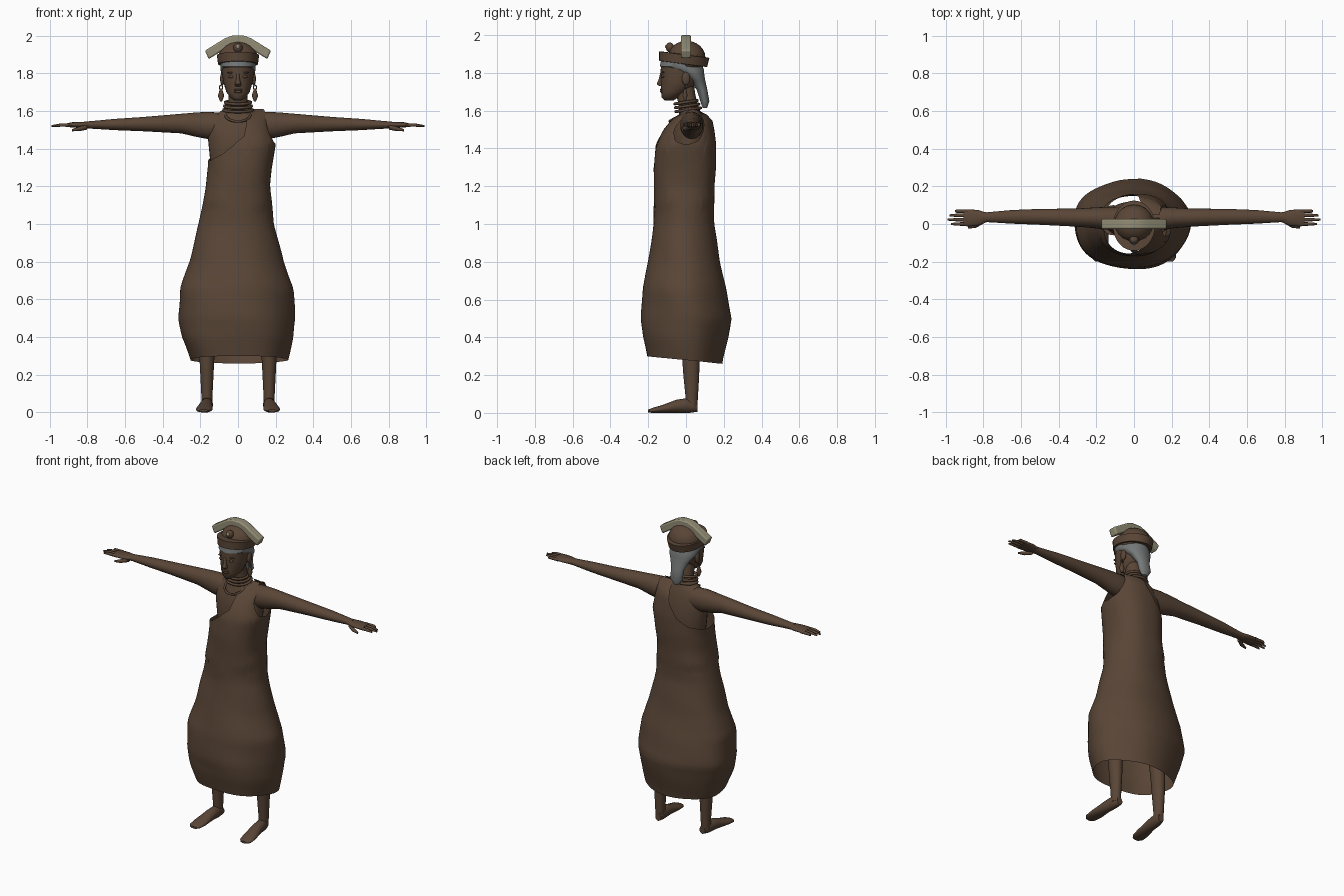
import bpy, bmesh, math
from mathutils import Vector

if "Cube" in bpy.data.objects:
    bpy.data.objects.remove(bpy.data.objects["Cube"])


def material(name, color):
    mat = bpy.data.materials.new(name)
    mat.use_nodes = True
    mat.diffuse_color = (*color, 1)
    mat.node_tree.nodes["Principled BSDF"].inputs["Base Color"].default_value = (*color, 1)
    return mat


BROWN = material("dark brown", (.1, .06, .037))
GREY = material("hair grey", (.18, .19, .19))
PALE = material("pale horn", (.29, .27, .18))


def finish(name, bm, mat, mirror=False, angle=50):
    """Turn a bmesh into a smooth shaded object, optionally mirrored across x."""
    bmesh.ops.recalc_face_normals(bm, faces=bm.faces)
    mesh = bpy.data.meshes.new(name)
    bm.to_mesh(mesh)
    bm.free()
    mesh.materials.append(mat)
    obj = bpy.data.objects.new(name, mesh)
    bpy.context.collection.objects.link(obj)
    bpy.ops.object.select_all(action="DESELECT")
    obj.select_set(True)
    bpy.context.view_layer.objects.active = obj
    bpy.ops.object.shade_smooth_by_angle(angle=math.radians(angle))
    if mirror:
        obj.modifiers.new("Mirror", "MIRROR")
    return obj


def bridge(bm, rows):
    """Join successive closed rows of vertices with quads."""
    for low, high in zip(rows, rows[1:]):
        for i in range(len(low)):
            j = (i + 1) % len(low)
            bm.faces.new((low[i], low[j], high[j], high[i]))


def loft(name, rings, mat=BROWN, axis="z", mirror=False, seg=24, angle=50):
    """Skin elliptical rings (x, y, z, radius, radius) set square to an axis."""
    bm = bmesh.new()
    u, v = {"x": ("y", "z"), "y": ("x", "z"), "z": ("x", "y")}[axis]
    rows = []
    for x, y, z, a, b in rings:
        row = []
        for i in range(seg):
            t = math.tau * i / seg
            p = Vector((x, y, z))
            setattr(p, u, getattr(p, u) + a * math.cos(t))
            setattr(p, v, getattr(p, v) + b * math.sin(t))
            row.append(bm.verts.new(p))
        rows.append(row)
    bridge(bm, rows)
    bm.faces.new(rows[0])
    bm.faces.new(rows[-1])
    return finish(name, bm, mat, mirror, angle)


def ball(name, center, size, mat=BROWN, mirror=False):
    bm = bmesh.new()
    bmesh.ops.create_uvsphere(bm, u_segments=20, v_segments=12, radius=1)
    bmesh.ops.scale(bm, vec=size, verts=bm.verts)
    bmesh.ops.translate(bm, vec=center, verts=bm.verts)
    return finish(name, bm, mat, mirror)


def hoop(name, center, rx, ry, thick, tilt):
    bm = bmesh.new()
    rows = []
    for i in range(32):
        t = math.tau * i / 32
        d = Vector((math.cos(t), math.sin(t), 0))
        mid = Vector((rx * d.x, ry * d.y, 0))
        rows.append([bm.verts.new(mid + thick * (d * math.cos(k * math.tau / 8)
                     + Vector((0, 0, math.sin(k * math.tau / 8))))) for k in range(8)])
    bridge(bm, rows + rows[:1])
    obj = finish(name, bm, BROWN)
    obj.location, obj.rotation_euler.x = center, tilt


def lerp(table, t):
    """Piecewise linear lookup; each entry is (key, value, ...)."""
    if t <= table[0][0]:
        return table[0][1:]
    for p, q in zip(table, table[1:]):
        if t <= q[0]:
            f = (t - p[0]) / (q[0] - p[0])
            return [a + (b - a) * f for a, b in zip(p[1:], q[1:])]
    return table[-1][1:]


# Dress: height, right, left, front, back extents, then its upper edge by angle
outline = [(.27, -.25, .26, -.2, .19), (.4, -.3, .29, -.23, .22), (.5, -.32, .3, -.24, .24),
           (.66, -.31, .29, -.23, .21), (.8, -.26, .24, -.2, .18), (1, -.21, .19, -.17, .15),
           (1.2, -.17, .17, -.17, .15), (1.3, -.16, .18, -.17, .16), (1.42, -.16, .2, -.16, .16),
           (1.5, -.16, .18, -.12, .15), (1.55, -.16, .17, -.08, .14), (1.6, -.15, .17, 0, .09),
           (1.61, -.15, .17, .03, .05)]
edge = [(-180, 1.33), (-150, 1.34), (-120, 1.37), (-100, 1.42), (-85, 1.47), (-78, 1.56),
        (-72, 1.61), (-38, 1.61), (-32, 1.5), (-20, 1.44), (0, 1.42), (20, 1.44), (32, 1.5),
        (38, 1.61), (80, 1.61), (88, 1.5), (105, 1.42), (130, 1.37), (180, 1.33)]


def power(value, p):
    return math.copysign(abs(value) ** p, value)


bm = bmesh.new()
rows = []
for r in range(45):
    row = []
    for i in range(96):
        t = math.tau * i / 96 - math.pi
        hem = .28 - .02 * math.sin(t)
        z = hem + (lerp(edge, math.degrees(t))[0] - hem) * r / 44
        right, left, front, back = lerp(outline, z)
        p = .85 if z > 1.1 else .95
        low = max(0, 1.3 - z)
        fold = 1 + .02 * low * math.sin(5 * t + 2 * z) + .006 * math.sin(3 * t + 24 * z) * (z < 1.3)
        x = (left + right) / 2 + (left - right) / 2 * power(math.cos(t), p) * fold
        y = (front + back) / 2 + (back - front) / 2 * power(math.sin(t), p) * fold
        row.append(bm.verts.new((x, y, z)))
    rows.append(row)
bridge(bm, rows)
finish("dress", bm, BROWN, angle=70)

# Body
loft("torso", [(0, .02, 1.2, .13, .09), (0, .02, 1.36, .15, .1), (0, .02, 1.46, .16, .1),
               (0, .02, 1.53, .16, .08), (0, .025, 1.57, .13, .065), (0, .02, 1.6, .09, .055),
               (0, .02, 1.62, .06, .05)], seg=32)
loft("neck", [(0, .02, 1.57, .07, .055), (0, .015, 1.62, .055, .052),
              (0, 0, 1.68, .05, .05), (0, -.01, 1.75, .05, .05)])
loft("arm", [(.08, .03, 1.52, .06, .07), (.16, .03, 1.523, .06, .072), (.22, .033, 1.527, .054, .065),
             (.3, .034, 1.533, .048, .052), (.5, .038, 1.53, .042, .038), (.65, .038, 1.528, .036, .03),
             (.78, .036, 1.526, .026, .02), (.81, .034, 1.526, .032, .018)], axis="x", mirror=True)
loft("palm", [(.79, .034, 1.526, .028, .018), (.83, .033, 1.526, .042, .016),
              (.88, .032, 1.526, .045, .014), (.905, .032, 1.525, .042, .01)], axis="x", mirror=True)
for name, y, tip in (("little", .068, .95), ("ring", .046, .98), ("middle", .023, .99), ("index", 0, .97)):
    loft(name + "_finger", [(.88, y, 1.525, .01, .01), (.94, y, 1.525, .009, .009),
                            (tip, y, 1.52, .005, .005)], axis="x", mirror=True, seg=10)
loft("thumb", [(.8, .015, 1.515, .014, .014), (.84, -.008, 1.505, .013, .012),
               (.88, -.018, 1.498, .006, .006)], axis="x", mirror=True, seg=12)
loft("leg", [(.165, .03, .03, .028, .03), (.165, .03, .1, .03, .034), (.165, .028, .2, .035, .042),
             (.165, .025, .3, .04, .046), (.15, .02, .55, .05, .055), (.11, .02, .85, .07, .08)], mirror=True)
loft("foot", [(.16, .06, .03, .02, .024), (.165, .02, .04, .032, .04), (.17, -.05, .035, .034, .035),
              (.178, -.13, .02, .044, .02), (.182, -.18, .013, .04, .013),
              (.182, -.2, .01, .024, .007)], axis="y", mirror=True)

# Head and face
loft("head", [(0, -.09, 1.655, .02, .025), (0, -.085, 1.67, .04, .044), (0, -.06, 1.7, .062, .072),
              (0, -.035, 1.75, .077, .098), (0, -.03, 1.8, .085, .105), (0, -.025, 1.88, .085, .105)], seg=32)
loft("nose", [(0, -.132, 1.73, .014, .01), (0, -.136, 1.742, .018, .019),
              (0, -.133, 1.765, .01, .012), (0, -.13, 1.8, .008, .006)], seg=12)
for name, z, size in (("upper_lip", 1.712, .006), ("lower_lip", 1.702, .007)):
    ball(name, (0, -.128, z), (.024, .011, size))
ball("eye", (.035, -.122, 1.782), (.016, .009, .008), mirror=True)
ball("brow", (.036, -.121, 1.803), (.022, .009, .005), mirror=True)
ball("ear", (.083, 0, 1.77), (.012, .022, .035), mirror=True)
loft("hair", [(0, .1, 1.615, .02, .012), (0, .1, 1.65, .042, .024), (0, .085, 1.71, .043, .028),
              (0, .06, 1.76, .065, .042), (0, .035, 1.79, .086, .062), (0, .005, 1.815, .092, .09),
              (0, -.025, 1.835, .094, .113), (0, -.02, 1.88, .09, .11)], GREY, seg=32)

# Hat with a bent horn bar across the crown
band = loft("hat_band", [(0, 0, -.025, .1, .12), (0, 0, -.024, .106, .128),
                         (0, 0, .024, .112, .134), (0, 0, .026, .1, .12)], seg=40, angle=35)
band.location, band.rotation_euler.x = (0, -.012, 1.872), -.13
ball("hat_crown", (0, .003, 1.88), (.105, .1, .09))
ball("hat_boss", (0, -.085, 1.935), (.024, .022, .026))
ball("hat_stud", (0, -.104, 1.94), (.01, .007, .01), PALE)

half = [(.03, 2), (.07, 1.985), (.175, 1.92), (.155, 1.875), (.06, 1.935), (.025, 1.95)]
profile = half + [(-x, z) for x, z in reversed(half)]
bm = bmesh.new()
rows = [[bm.verts.new((x, y, z)) for x, z in profile] for y in (-.027, .027)]
bridge(bm, rows)
for row in rows:
    bm.faces.new(row)
bar = finish("hat_bar", bm, PALE, angle=35)
bevel = bar.modifiers.new("Bevel", "BEVEL")
bevel.width, bevel.segments = .008, 2

# Jewellery
for i in range(3):
    hoop("neck_ring", (0, .012 - .006 * i, 1.605 + .02 * i), .076 - .004 * i, .066 - .003 * i, .008, .15)
hoop("necklace", (0, -.025, 1.578), .066, .07, .007, .5)
hoop("left_ear_hoop", (.09, -.005, 1.725), .008, .012, .003, 1.57)
hoop("right_ear_hoop", (-.09, -.005, 1.725), .008, .012, .003, 1.57)
loft("earring", [(.09, -.005, 1.65, .005, .005), (.09, -.005, 1.68, .017, .014),
                 (.09, -.005, 1.72, .005, .005)], mirror=True, seg=10)
